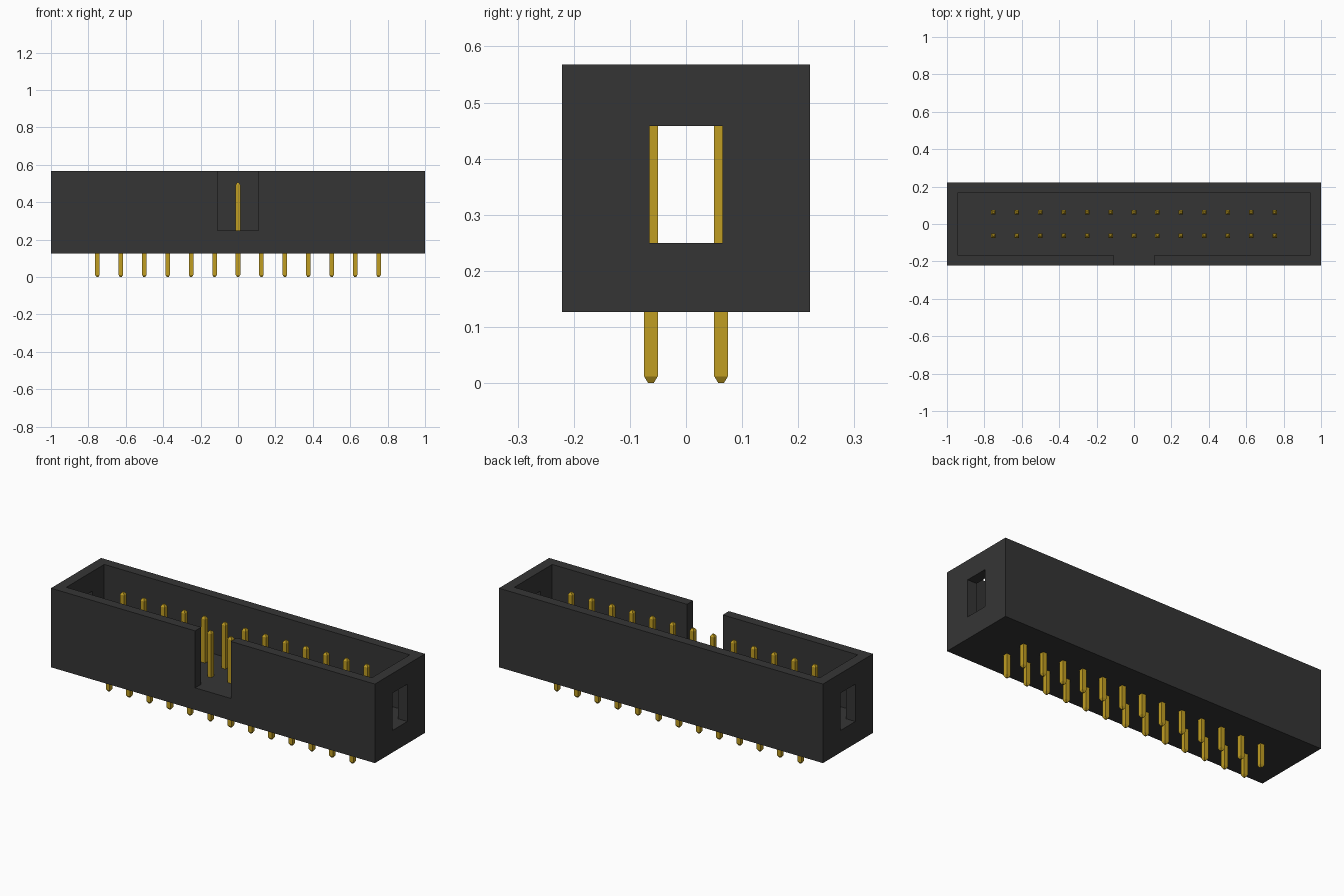
import bpy
import bmesh
from mathutils import Matrix

cube = bpy.data.objects.get("Cube")
if cube:
    bpy.data.objects.remove(cube, do_unlink=True)


def make_material(name, color):
    mat = bpy.data.materials.new(name)
    mat.use_nodes = True
    mat.diffuse_color = color
    mat.node_tree.nodes["Principled BSDF"].inputs["Base Color"].default_value = color
    return mat


def make_mesh(name, bm, mat):
    bmesh.ops.recalc_face_normals(bm, faces=bm.faces)
    mesh = bpy.data.meshes.new(name)
    bm.to_mesh(mesh)
    bm.free()
    mesh.materials.append(mat)
    return mesh


def add_object(name, mesh, location=(0, 0, 0)):
    obj = bpy.data.objects.new(name, mesh)
    obj.matrix_world = Matrix.Translation(location)
    bpy.context.collection.objects.link(obj)


black = make_material("black plastic", (0.036, 0.036, 0.036, 1))
gold = make_material("gold metal", (0.53, 0.34, 0.016, 1))

# Housing: solid cells between cut planes, keeping only the outer skin
XS = (-1, -0.943, -0.11, 0.11, 0.943, 1)
YS = (-0.221, -0.167, -0.065, 0.065, 0.167, 0.221)
ZS = (0.127, 0.25, 0.458, 0.568)


def is_solid(i, j, k):
    if not (0 <= i < 5 and 0 <= j < 5 and 0 <= k < 3):
        return False
    if k == 0:
        return True                                  # floor
    cavity = 0 < i < 4 and 0 < j < 4
    key_notch = i == 2 and j == 0
    end_window = i in (0, 4) and j == 2 and k == 1
    return not (cavity or key_notch or end_window)


bm = bmesh.new()
for i in range(5):
    for j in range(5):
        for k in range(3):
            if not is_solid(i, j, k):
                continue
            cell = (i, j, k)
            for axis in range(3):
                for side in (0, 1):
                    near = list(cell)
                    near[axis] += 2 * side - 1
                    if is_solid(*near):
                        continue
                    u, v = (axis + 1) % 3, (axis + 2) % 3
                    loop = [(0, 0), (1, 0), (1, 1), (0, 1)]
                    verts = []
                    for a, b in loop if side else reversed(loop):
                        p = list(cell)
                        p[axis] += side
                        p[u] += a
                        p[v] += b
                        verts.append(bm.verts.new((XS[p[0]], YS[p[1]], ZS[p[2]])))
                    bm.faces.new(verts)
bmesh.ops.remove_doubles(bm, verts=bm.verts, dist=0.0001)
add_object("housing", make_mesh("housing", bm, black))

# Pins: square posts with tapered ends, in two rows
PITCH, ROW_Y, HALF, TIP, TAPER, TOP = 0.1253, 0.0625, 0.0122, 0.005, 0.012, 0.505
PROFILE = ((TIP, 0), (HALF, TAPER), (HALF, TOP - TAPER), (TIP, TOP))
CORNERS = ((-1, -1), (1, -1), (1, 1), (-1, 1))

bm = bmesh.new()
rings = [[bm.verts.new((sx * r, sy * r, z)) for sx, sy in CORNERS] for r, z in PROFILE]
for low, high in zip(rings, rings[1:]):
    for s in range(4):
        t = (s + 1) % 4
        bm.faces.new((low[s], low[t], high[t], high[s]))
bm.faces.new(list(reversed(rings[0])))
bm.faces.new(rings[-1])
pin = make_mesh("pin", bm, gold)

for col in range(13):
    for row, y in (("front", -ROW_Y), ("back", ROW_Y)):
        add_object(f"{row}_pin_{col + 1}", pin, ((col - 6) * PITCH, y, 0))
